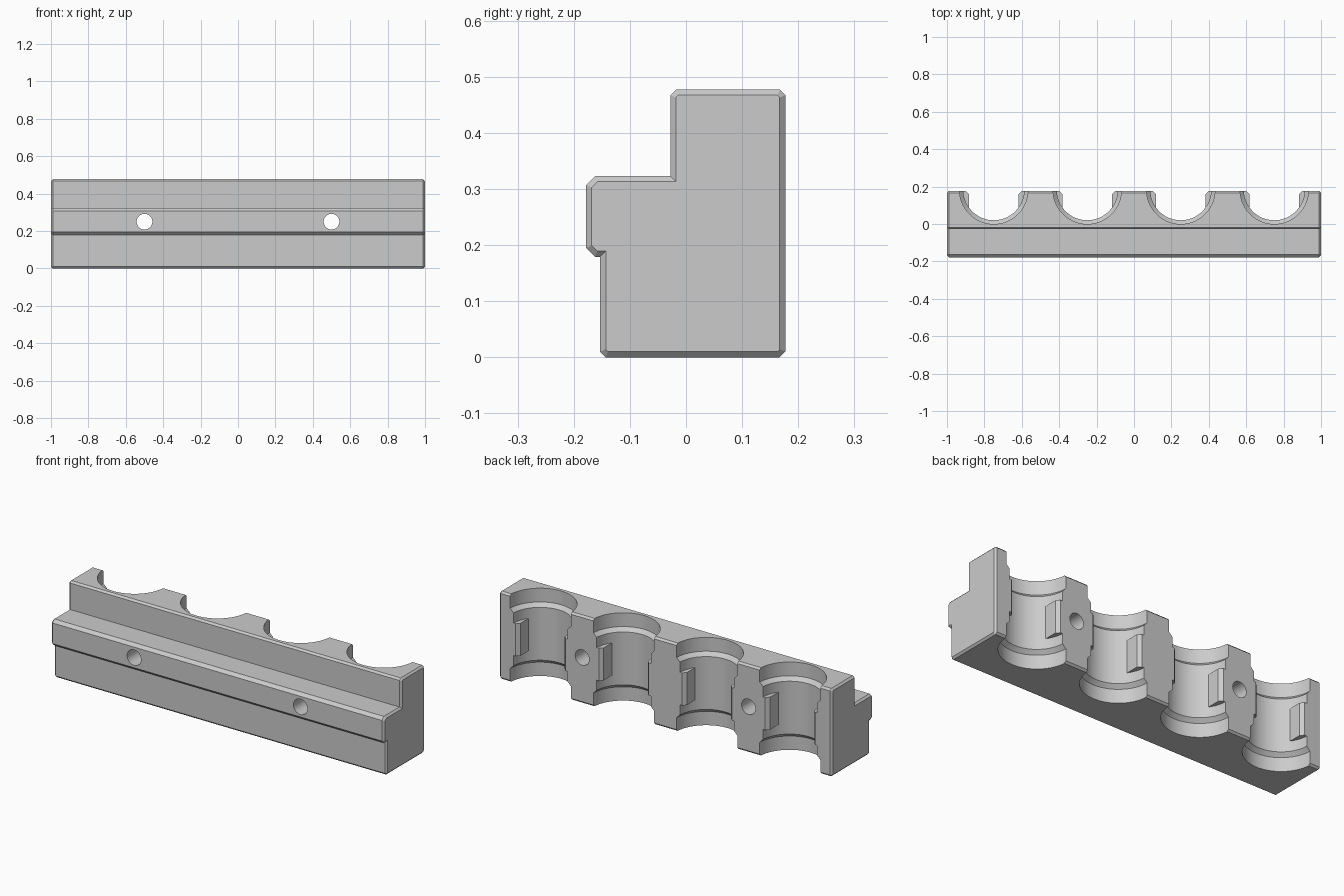
import bpy, bmesh, math
from mathutils import Matrix, Vector

cube = bpy.data.objects.get("Cube")
if cube:
    bpy.data.objects.remove(cube, do_unlink=True)

C = 0.01            # edge chamfer
LIP = 0.016         # larger chamfer on the front lip
BACK, HEIGHT = 0.177, 0.477
AXIS_Y = 0.183      # centre line of the pockets

grey = bpy.data.materials.new("light_grey")
grey.use_nodes = True
grey.diffuse_color = (0.6, 0.6, 0.6, 1)
bsdf = next(n for n in grey.node_tree.nodes if n.type == 'BSDF_PRINCIPLED')
bsdf.inputs["Base Color"].default_value = (0.6, 0.6, 0.6, 1)


def make_object(name, bm):
    bmesh.ops.recalc_face_normals(bm, faces=bm.faces)
    mesh = bpy.data.meshes.new(name)
    bm.to_mesh(mesh)
    bm.free()
    mesh.materials.append(grey)
    obj = bpy.data.objects.new(name, mesh)
    bpy.context.collection.objects.link(obj)
    return obj


def loft(bm, rings):
    """Skin a list of equal closed rings and cap both ends."""
    loops = [[bm.verts.new(p) for p in ring] for ring in rings]
    n = len(loops[0])
    for a, b in zip(loops, loops[1:]):
        for i in range(n):
            j = (i + 1) % n
            bm.faces.new((a[i], a[j], b[j], b[i]))
    bm.faces.new(loops[0])
    bm.faces.new(loops[-1])


def inset(points, d):
    """Offset a counter-clockwise outline inwards by d."""
    out = []
    for i, p in enumerate(points):
        e1 = (p - points[i - 1]).normalized()
        e2 = (points[(i + 1) % len(points)] - p).normalized()
        n1, n2 = Vector((-e1.y, e1.x)), Vector((-e2.y, e2.x))
        out.append(p + (n1 + n2) * d / (1 + n1.dot(n2)))
    return out


def subtract(target, cutter):
    cutter.hide_render = True
    mod = target.modifiers.new("cut", 'BOOLEAN')
    mod.operation = 'DIFFERENCE'
    mod.solver = 'EXACT'
    mod.object = cutter
    bpy.context.view_layer.objects.active = target
    bpy.ops.object.modifier_apply(modifier=mod.name)
    bpy.data.objects.remove(cutter, do_unlink=True)


# Stepped bar: side outline (y, z), with chamfered ends
FRONT, LOWER, STEP = -0.178, -0.153, -0.028
LIP_LOW, LIP_TOP = 0.179, 0.323
outline = [Vector(p) for p in (
    (LOWER + C, 0), (BACK - C, 0), (BACK, C), (BACK, HEIGHT - C),
    (BACK - C, HEIGHT), (STEP + C, HEIGHT), (STEP, HEIGHT - C),
    (STEP, LIP_TOP), (FRONT + LIP, LIP_TOP), (FRONT, LIP_TOP - LIP),
    (FRONT, LIP_LOW + LIP), (FRONT + LIP, LIP_LOW), (LOWER, LIP_LOW), (LOWER, C))]
end_cap = inset(outline, C)
bm = bmesh.new()
loft(bm, [[(x, p.x, p.y) for p in shape] for x, shape in (
    (-1, end_cap), (-1 + C, outline), (1 - C, outline), (1, end_cap))])
bar = make_object("clamp_bar", bm)

# Round pockets with wider collars at top and bottom, plus bolt holes
WIDE, NARROW, COLLAR, SLOPE = 0.183, 0.163, 0.075, 0.02
levels = [(WIDE, -0.1), (WIDE, COLLAR), (NARROW, COLLAR + SLOPE),
          (NARROW, HEIGHT - COLLAR - SLOPE), (WIDE, HEIGHT - COLLAR), (WIDE, HEIGHT + 0.1)]
SEG = 96
pocket_x = (-0.75, -0.25, 0.25, 0.75)
bm = bmesh.new()
for x in pocket_x:
    loft(bm, [[(x + r * math.cos(2 * math.pi * i / SEG),
                AXIS_Y + r * math.sin(2 * math.pi * i / SEG), z)
               for i in range(SEG)] for r, z in levels])
for x in (-0.5, 0.5):
    bmesh.ops.create_cone(bm, cap_ends=True, segments=48, radius1=0.042, radius2=0.042,
                          depth=1, matrix=Matrix.Translation((x, 0, 0.25))
                          @ Matrix.Rotation(math.pi / 2, 4, 'X'))
pockets = make_object("pocket_cutter", bm)

# Flat tabs left standing on both sides of each pocket
tab = [(0.133, 0), (0.133, 0.16), (0.19, 0.217), (0.19, 0)]
bm = bmesh.new()
for x in pocket_x:
    for side in (-1, 1):
        loft(bm, [[(x + side * u, v, z) for u, v in tab] for z in (0.15, 0.327)])
tabs = make_object("tab_keeper", bm)

subtract(pockets, tabs)
subtract(bar, pockets)

# Smooth round walls, crisp edges
bpy.ops.object.select_all(action='DESELECT')
bar.select_set(True)
bpy.context.view_layer.objects.active = bar
bpy.ops.object.shade_smooth_by_angle(angle=math.radians(30))
